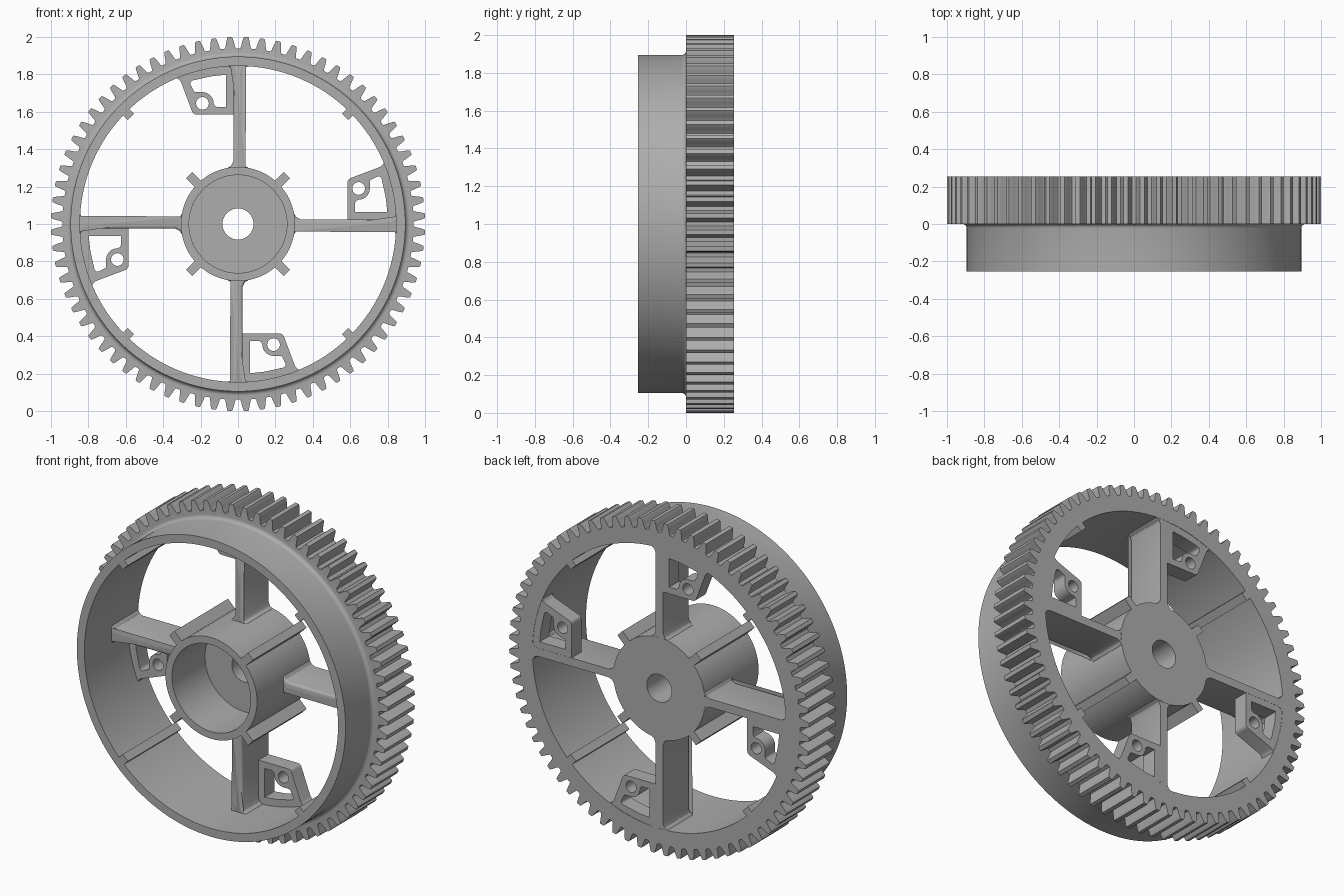
import bpy, bmesh
from math import sin, cos, pi, radians

cube = bpy.data.objects.get("Cube")
if cube:
    bpy.data.objects.remove(cube)

grey = bpy.data.materials.new("plain grey")
grey.use_nodes = True
COLOUR = (0.42, 0.42, 0.42, 1)
grey.diffuse_color = COLOUR
grey.node_tree.nodes["Principled BSDF"].inputs["Base Color"].default_value = COLOUR

HALF = 0.255      # half of the total width along y
CENTRE = 1.0      # height of the axle
TEETH = 72
parts = []


def finish(bm, name):
    bmesh.ops.remove_doubles(bm, verts=bm.verts, dist=1e-5)
    bmesh.ops.recalc_face_normals(bm, faces=bm.faces)
    mesh = bpy.data.meshes.new(name)
    bm.to_mesh(mesh)
    bm.free()
    mesh.materials.clear()
    mesh.materials.append(grey)
    return mesh


def place(mesh, name, angle=0.0):
    """Stand a part on the axle, turned about it."""
    ob = bpy.data.objects.new(name, mesh)
    ob.location.z = CENTRE
    ob.rotation_euler.y = angle
    bpy.context.collection.objects.link(ob)
    parts.append(ob)


def place_four(mesh, name, start=0.0):
    for k in range(4):
        place(mesh, f"{name}_{k + 1}", start + k * pi / 2)


def lathe(name, columns):
    """Closed ring from (angle, [(radius, y), ...]) columns."""
    bm = bmesh.new()
    rings = [[bm.verts.new((r * cos(a), y, r * sin(a))) for r, y in prof]
             for a, prof in columns]
    for i, ring in enumerate(rings):
        nxt = rings[(i + 1) % len(rings)]
        for j in range(len(ring)):
            k = (j + 1) % len(ring)
            bm.faces.new((ring[j], ring[k], nxt[k], nxt[j]))
    return finish(bm, name)


def prism(name, outline, y0, y1, round_front=0.0):
    """Outline in x and z, extruded along y, with optional rounded front edges."""
    bm = bmesh.new()
    face = bm.faces.new([bm.verts.new((x, y0, z)) for x, z in outline])
    new = bmesh.ops.extrude_face_region(bm, geom=[face], use_keep_orig=True)["geom"]
    for v in new:
        if isinstance(v, bmesh.types.BMVert):
            v.co.y = y1
    if round_front:
        edges = [e for e in bm.edges if all(v.co.y == y0 for v in e.verts)]
        bmesh.ops.bevel(bm, geom=edges, offset=round_front, segments=3,
                        profile=0.5, affect='EDGES')
    return finish(bm, name)


def arc(cx, cz, r, a0, a1, n):
    return [(cx + r * cos(radians(a0 + (a1 - a0) * i / n)),
             cz + r * sin(radians(a0 + (a1 - a0) * i / n))) for i in range(n + 1)]


def plate(name, loops, y0, y1):
    """Flat plate with holes, filled from closed outlines."""
    curve = bpy.data.curves.new(name, 'CURVE')
    curve.dimensions = '2D'
    curve.fill_mode = 'BOTH'
    curve.extrude = (y1 - y0) / 2
    for loop in loops:
        spline = curve.splines.new('POLY')
        spline.points.add(len(loop) - 1)
        for p, (x, z) in zip(spline.points, loop):
            p.co = (x, z, 0, 1)
        spline.use_cyclic_u = True
    temp = bpy.data.objects.new("temp", curve)
    bm = bmesh.new()
    bm.from_mesh(temp.to_mesh())
    temp.to_mesh_clear()
    bpy.data.objects.remove(temp)
    for v in bm.verts:
        v.co = (v.co.x, (y0 + y1) / 2 - v.co.z, v.co.y)
    return finish(bm, name)


# Toothed rim: plain band in front, fillet, gear teeth behind
INNER, BAND, FILLET = 0.845, 0.895, 0.022
band = [(INNER, HALF), (INNER, -HALF), (BAND, -HALF)]
band += arc(BAND + FILLET, -FILLET, FILLET, 180, 90, 4)
half_tooth = [(1.85, 0.939), (1.55, 0.948), (1.2, 0.973), (0.85, 0.994), (0.65, 1.0)]
tooth = [(-a, r) for a, r in half_tooth] + [(a, r) for a, r in reversed(half_tooth)]
columns = []
for t in range(TEETH):
    for a, r in tooth:
        columns.append((radians((t + 0.5) * 360 / TEETH + a),
                        band + [(r, 0.0), (r, HALF)]))
place(lathe("toothed_rim", columns), "toothed_rim")

# Hub: cup open to the front, with an axle hole through its floor
HUB, BORE, AXLE, FLOOR = 0.305, 0.262, 0.083, 0.06
cup = [(HUB, -HALF), (HUB, HALF), (AXLE, HALF), (AXLE, FLOOR), (BORE, FLOOR), (BORE, -HALF)]
place(lathe("hub", [(2 * pi * i / 96, cup) for i in range(96)]), "hub")

# Spokes, flared at both ends
side = [(0.285, 0.06), (0.302, 0.052), (0.312, 0.036), (0.335, 0.025),
        (0.812, 0.025), (0.832, 0.034), (0.843, 0.052), (0.855, 0.06)]
spoke = side + [(x, -z) for x, z in reversed(side)]
place_four(prism("spoke", spoke, 0.0, HALF - 0.001, 0.014), "spoke")

# Brackets: framed window with a drilled boss beside each spoke
outline = [(0.585, 0.0), (0.585, 0.215)] + arc(0.61, 0.222, 0.025, 170, 115, 4)
outline += [(0.762, 0.306), (0.775, 0.318), (0.782, 0.335)]
outline += arc(0, 0, 0.855, 23, 0, 8)
window = [(0.625, 0.065), (0.798, 0.065), (0.79, 0.14), (0.768, 0.24)]
window += arc(0.752, 0.24, 0.015, 20, 110, 4) + arc(0.72, 0.225, 0.015, 110, 180, 3)
window += arc(0.645, 0.19, 0.06, 0, -90, 8) + [(0.631, 0.124), (0.625, 0.112)]
hole = arc(0.645, 0.19, 0.034, 0, 345, 23)
place_four(plate("bracket", [outline, window, hole], 0.16, HALF - 0.002), "bracket")


# Diagonal ribs along the hub and along the inside of the rim
def rib(name, r0, r1):
    w = 0.024
    mesh = prism(name, [(r0, -w), (r1, -w), (r1, w), (r0, w)], -HALF, HALF)
    place_four(mesh, name, pi / 4)


rib("hub_rib", 0.295, 0.37)
rib("rim_rib", 0.81, 0.855)

# Smooth shading with sharp edges kept
for ob in bpy.context.selected_objects:
    ob.select_set(False)
for ob in parts:
    ob.select_set(True)
bpy.context.view_layer.objects.active = parts[0]
bpy.ops.object.shade_smooth_by_angle(angle=radians(30))
